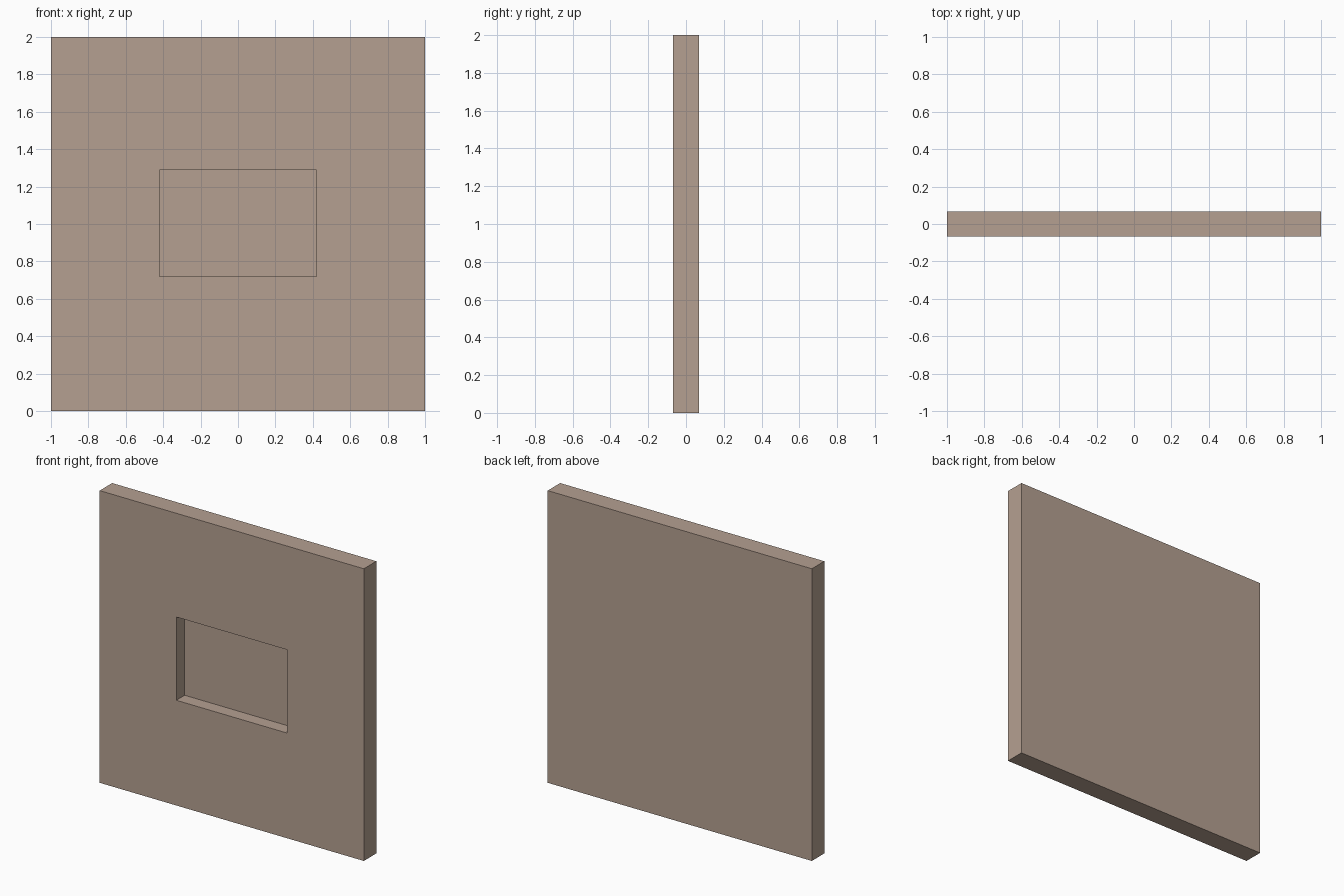
import bpy, bmesh

if "Cube" in bpy.data.objects:
    bpy.data.objects.remove(bpy.data.objects["Cube"])

W, H, T = 2.0, 2.0, 0.135           # slab size
RX, RZ0, RZ1, DEPTH = 0.42, 0.72, 1.29, 0.09   # recess in the front face

mat = bpy.data.materials.new("warm_taupe")
mat.diffuse_color = (0.462, 0.352, 0.283, 1)
mat.use_nodes = True
mat.node_tree.nodes["Principled BSDF"].inputs["Base Color"].default_value = mat.diffuse_color

bm = bmesh.new()


def ring(x, z0, z1, y):
    return [bm.verts.new(p) for p in ((-x, y, z0), (x, y, z0), (x, y, z1), (-x, y, z1))]


def bridge(a, b):
    for i in range(4):
        j = (i + 1) % 4
        bm.faces.new((a[i], a[j], b[j], b[i]))


# Nested rectangles: back panel, outer front edge, recess mouth, recess floor
back = ring(W / 2, 0, H, T / 2)
front = ring(W / 2, 0, H, -T / 2)
mouth = ring(RX, RZ0, RZ1, -T / 2)
floor = ring(RX, RZ0, RZ1, -T / 2 + DEPTH)
for a, b in ((back, front), (front, mouth), (mouth, floor)):
    bridge(a, b)
bm.faces.new(floor)
bm.faces.new(back[::-1])
bmesh.ops.recalc_face_normals(bm, faces=bm.faces[:])

# Wall panel with recessed niche
mesh = bpy.data.meshes.new("wall_panel")
bm.to_mesh(mesh)
bm.free()
mesh.materials.append(mat)
panel = bpy.data.objects.new("wall_panel", mesh)
bpy.context.collection.objects.link(panel)
